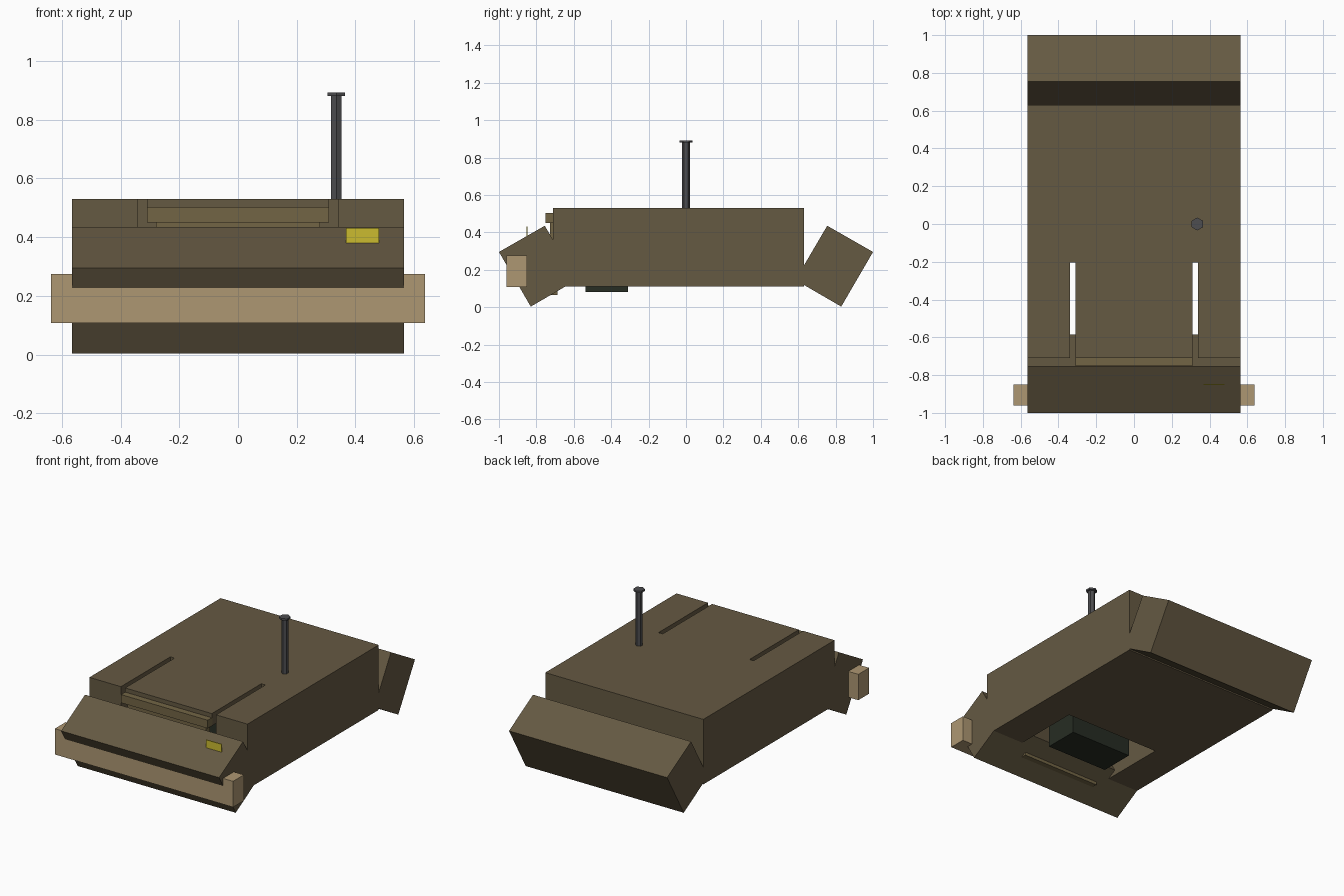
import bpy, bmesh
from mathutils import Vector

if "Cube" in bpy.data.objects:
    bpy.data.objects.remove(bpy.data.objects["Cube"])


def material(name, r, g, b):
    m = bpy.data.materials.new(name)
    m.diffuse_color = (r, g, b, 1)
    m.use_nodes = True
    m.node_tree.nodes["Principled BSDF"].inputs["Base Color"].default_value = m.diffuse_color
    return m


BROWN = material("brown", 0.13, 0.10, 0.055)
OLIVE = material("olive", 0.17, 0.13, 0.06)
TAN = material("tan", 0.42, 0.31, 0.17)
STEEL = material("dark_steel", 0.075, 0.075, 0.08)
YELLOW = material("yellow", 0.60, 0.50, 0.03)
BLACK = material("green_black", 0.02, 0.026, 0.017)


def prism(name, points, direction, mat):
    """Closed outline extruded along a direction."""
    bm = bmesh.new()
    face = bm.faces.new([bm.verts.new(p) for p in points])
    ext = bmesh.ops.extrude_face_region(bm, geom=[face], use_keep_orig=True)
    moved = [g for g in ext["geom"] if isinstance(g, bmesh.types.BMVert)]
    bmesh.ops.translate(bm, verts=moved, vec=Vector(direction))
    bmesh.ops.recalc_face_normals(bm, faces=bm.faces)
    mesh = bpy.data.meshes.new(name)
    bm.to_mesh(mesh)
    bm.free()
    mesh.materials.append(mat)
    ob = bpy.data.objects.new(name, mesh)
    bpy.context.collection.objects.link(ob)
    return ob


def box(name, x, y, z, mat):
    pts = [(x[0], y[0], z[0]), (x[1], y[0], z[0]),
           (x[1], y[1], z[0]), (x[0], y[1], z[0])]
    return prism(name, pts, (0, 0, z[1] - z[0]), mat)


def rod(name, radius, z0, z1):
    bpy.ops.mesh.primitive_cylinder_add(
        vertices=6, radius=radius, depth=z1 - z0,
        location=(0.335, 0, (z0 + z1) / 2))
    ob = bpy.context.object
    ob.name = name
    ob.data.materials.append(STEEL)


W = 0.565

# main body with a bay under the front lid and slots on both sides of it
body = box("body", (-W, W), (-0.71, 0.63), (0.11, 0.53), BROWN)
outline = [(-0.34, 0), (0.34, 0), (0.34, 0.6), (0.31, 0.6),
           (0.31, 0.45), (-0.31, 0.45), (-0.31, 0.6), (-0.34, 0.6)]
cutter = prism("bay_cutter", [(x, -0.8, z) for x, z in outline],
               (0, 0.595, 0), BROWN)
cutter.hide_render = True
mod = body.modifiers.new("bay", 'BOOLEAN')
mod.operation = 'DIFFERENCE'
mod.solver = 'EXACT'
mod.object = cutter
bpy.context.view_layer.objects.active = body
bpy.ops.object.modifier_apply(modifier=mod.name)
bpy.data.objects.remove(cutter)

# tilted blocks at front and rear
block = [(1.0, 0.295), (0.755, 0.435), (0.585, 0.145), (0.83, 0.003)]
for name, s in (("front_block", -1), ("rear_block", 1)):
    prism(name, [(-W, s * y, z) for y, z in block], (2 * W, 0, 0), BROWN)

# lid lip and front panel
box("lid_lip", (-0.31, 0.31), (-0.752, -0.705), (0.45, 0.503), OLIVE)
box("front_panel", (-0.28, 0.28), (-0.727, -0.688), (0.065, 0.452), OLIVE)

# bumper, light and belly box
box("bumper", (-0.637, 0.637), (-0.96, -0.85), (0.108, 0.275), TAN)
box("front_light", (0.367, 0.48), (-0.853, -0.847), (0.38, 0.431), YELLOW)
box("belly_box", (-0.22, 0.22), (-0.537, -0.31), (0.08, 0.45), BLACK)

# antenna
rod("antenna_post", 0.021, 0.52, 0.885)
rod("antenna_cap", 0.034, 0.88, 0.892)
